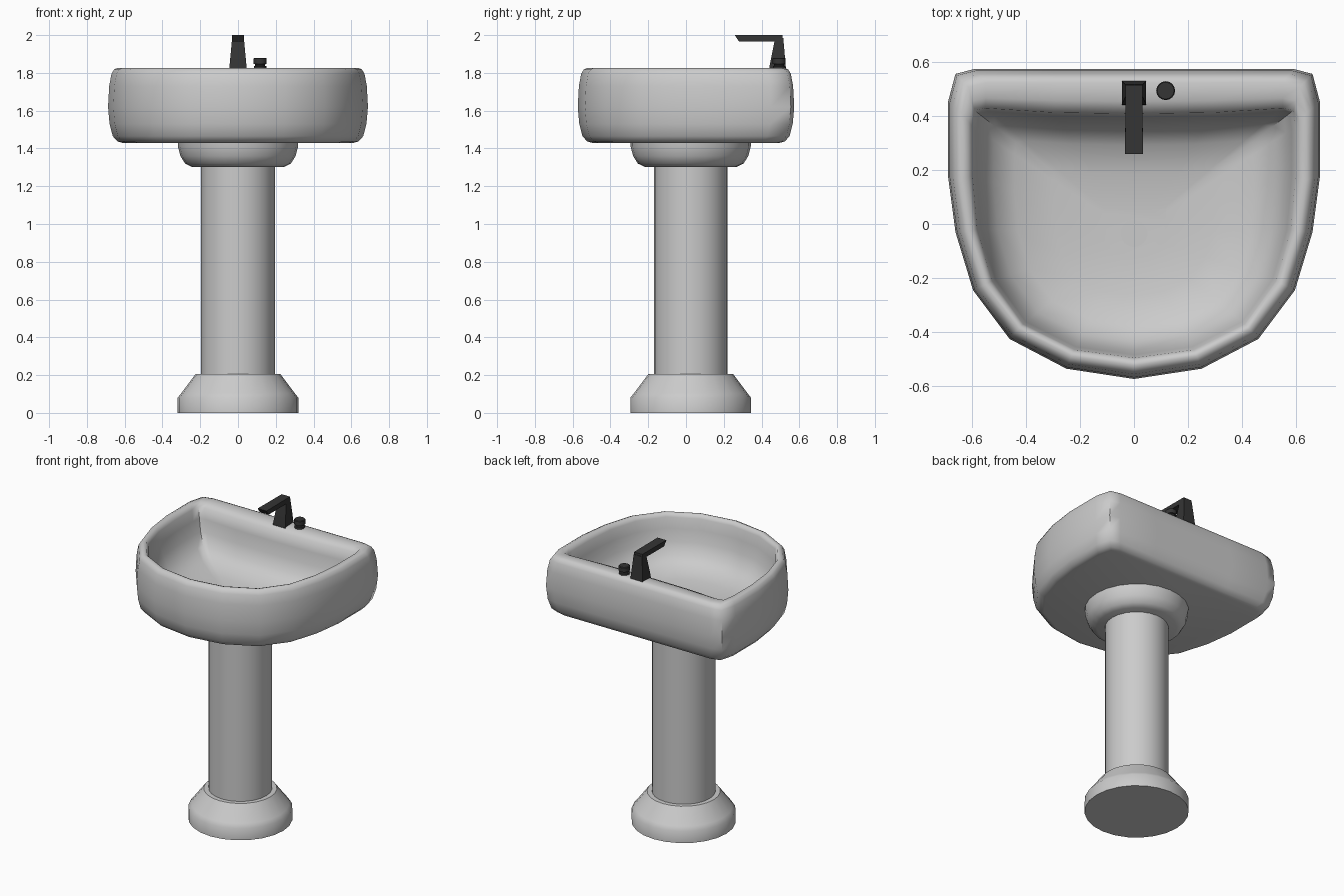
import bpy, bmesh, math
from mathutils import Vector

if "Cube" in bpy.data.objects:
    bpy.data.objects.remove(bpy.data.objects["Cube"])

dark = bpy.data.materials.new("dark_metal")
dark.diffuse_color = (0.035, 0.035, 0.035, 1)
dark.use_nodes = True
dark.node_tree.nodes["Principled BSDF"].inputs["Base Color"].default_value = dark.diffuse_color


def loft(name, rings, angle=40, mat=None):
    """Skin a stack of equal-length point rings, capped at both ends."""
    bm = bmesh.new()
    vs = [[bm.verts.new(p) for p in r] for r in rings]
    n = len(rings[0])
    for a, b in zip(vs, vs[1:]):
        for i in range(n):
            j = (i + 1) % n
            bm.faces.new((a[i], a[j], b[j], b[i]))
    bm.faces.new(vs[0][::-1])
    bm.faces.new(vs[-1])
    bmesh.ops.recalc_face_normals(bm, faces=bm.faces)
    me = bpy.data.meshes.new(name)
    bm.to_mesh(me)
    bm.free()
    ob = bpy.data.objects.new(name, me)
    bpy.context.collection.objects.link(ob)
    if mat:
        me.materials.append(mat)
    bpy.ops.object.select_all(action='DESELECT')
    bpy.context.view_layer.objects.active = ob
    ob.select_set(True)
    bpy.ops.object.shade_smooth_by_angle(angle=math.radians(angle))
    return ob


def lathe(name, profile, x, y, seg=24, angle=40, mat=None):
    rings = [[(x + r * math.cos(2 * math.pi * i / seg),
               y + r * math.sin(2 * math.pi * i / seg), z) for i in range(seg)]
             for r, z in profile]
    return loft(name, rings, angle, mat)


def mirrored(half):
    """Close a half outline that starts and ends on x = 0."""
    return half + [(-x, y) for x, y in half[-2:0:-1]]


# Basin: outer shell, rim and bowl from two D-shaped outlines
outer = mirrored([(0, -.573), (.25, -.535), (.46, -.425), (.595, -.245), (.66, -.03),
                  (.688, .18), (.688, .45), (.66, .555), (.59, .573), (.3, .573), (0, .573)])
inner = mirrored([(0, -.495), (.22, -.465), (.41, -.37), (.525, -.21), (.58, -.02),
                  (.597, .18), (.597, .36), (.59, .42), (.55, .428), (.3, .412), (0, .407)])


def shell(d, z):
    return [(x * (1 - d / .69), y * (1 - d / .573), z) for x, y in outer]


def bowl(s, z):
    return [(x * s, -.035 + (y + .035) * s, z) for x, y in inner]


rings = [shell(d, z) for d, z in [(.075, 1.43), (.05, 1.437), (.025, 1.465), (.008, 1.53),
                                  (0, 1.62), (.006, 1.73), (.018, 1.795),
                                  (.032, 1.818), (.05, 1.826)]]
top = rings[-1]
lip = bowl(1.0, 1.80)
rings.append([tuple(Vector(a).lerp(Vector(b), .6)[:2]) + (1.822,) for a, b in zip(top, lip)])
rings += [bowl(s, z) for s, z in [(1, 1.80), (.975, 1.73), (.94, 1.65), (.87, 1.575),
                                  (.74, 1.525), (.5, 1.497), (.2, 1.485)]]
loft("basin", rings, 60)

# Drain cover
lathe("drain", [(.05, 1.47), (.05, 1.488)], 0, -.035)

# Pedestal
lathe("pedestal_foot", [(.32, 0), (.32, .08), (.30, .105), (.225, .205)], 0, .025, angle=50)
lathe("pedestal_column", [(.195, .15), (.195, 1.33)], 0, .025)
lathe("pedestal_collar", [(.245, 1.303), (.28, 1.32), (.305, 1.36), (.318, 1.41), (.32, 1.45)],
      0, .025, angle=50)


# Faucet
def rect(hx, y0, y1, z0, z1=None):
    z1 = z0 if z1 is None else z1
    return [(-hx, y0, z0), (hx, y0, z0), (hx, y1, z1), (-hx, y1, z1)]


loft("faucet_body", [rect(.045, .44, .53, 1.81), rect(.045, .442, .528, 1.835),
                     rect(.031, .472, .515, 1.985)], 20, mat=dark)
loft("faucet_spout", [[(hx, y, z) for hx, z in [(-.031, z0), (.031, z0), (.031, 2), (-.031, 2)]]
                      if y > .3 else
                      [(-.033, .28, z0), (.033, .28, z0), (.033, .258, 2), (-.033, .258, 2)]
                      for y, z0 in [(.26, 1.967), (.512, 1.967)]], 20, mat=dark)
lathe("faucet_knob", [(.033, 1.81), (.033, 1.835), (.026, 1.838), (.026, 1.845),
                      (.035, 1.848), (.035, 1.876), (.031, 1.88)], .117, .493, 16, mat=dark)
